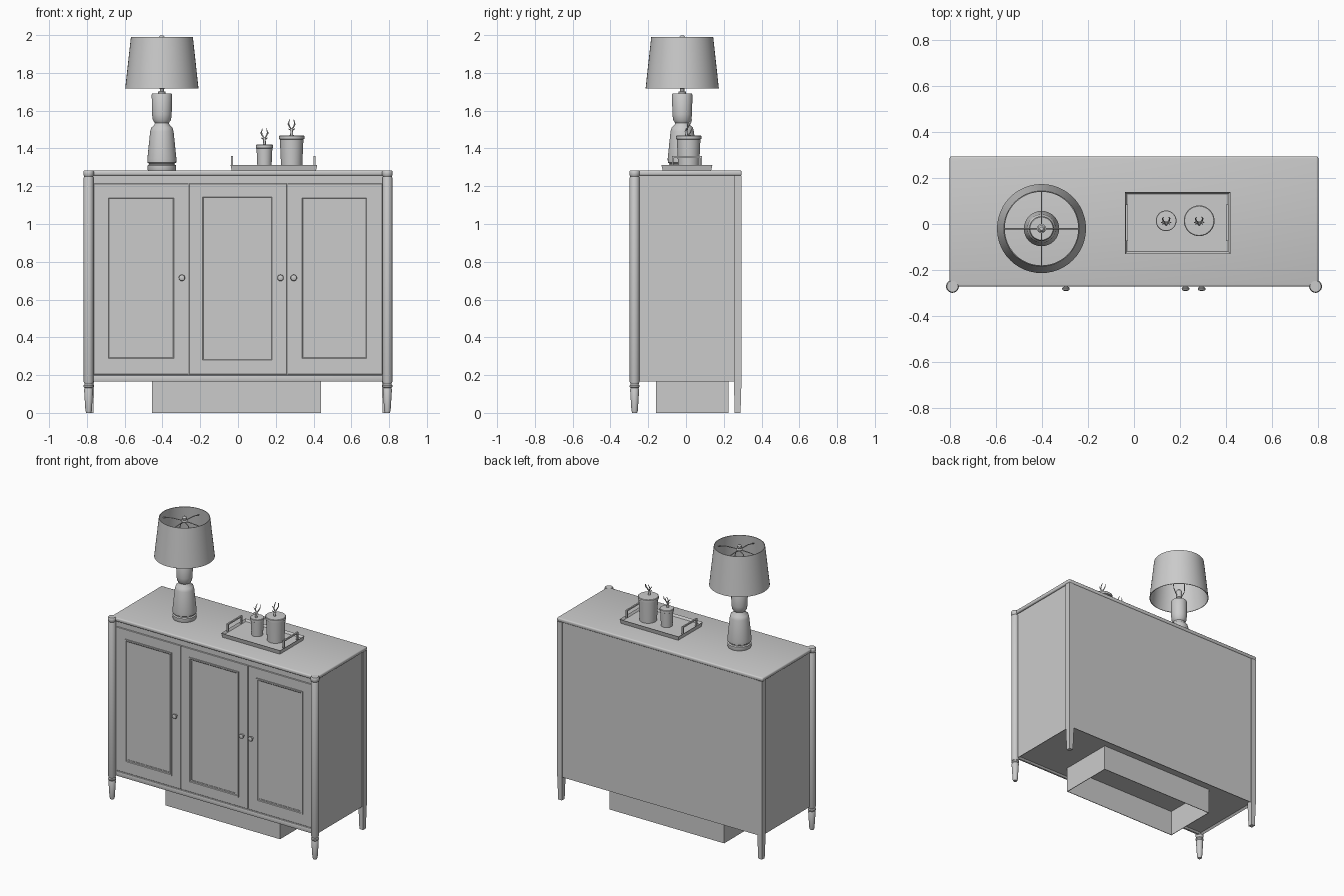
import bpy, bmesh, math
from mathutils import Vector

cube = bpy.data.objects.get("Cube")
if cube:
    bpy.data.objects.remove(cube, do_unlink=True)

grey = bpy.data.materials.new("plain grey")
grey.use_nodes = True
grey.diffuse_color = (0.6, 0.6, 0.6, 1)
grey.node_tree.nodes["Principled BSDF"].inputs["Base Color"].default_value = (0.6, 0.6, 0.6, 1)


def finish(name, bm, loc=(0, 0, 0), smooth=True):
    bmesh.ops.recalc_face_normals(bm, faces=bm.faces)
    mesh = bpy.data.meshes.new(name)
    bm.to_mesh(mesh)
    bm.free()
    mesh.materials.append(grey)
    if smooth:
        for p in mesh.polygons:
            p.use_smooth = True
        mesh.set_sharp_from_angle(angle=math.radians(35))
    ob = bpy.data.objects.new(name, mesh)
    ob.location = loc
    bpy.context.collection.objects.link(ob)
    return ob


def box_mesh(x, y, z):
    bm = bmesh.new()
    bmesh.ops.create_cube(bm, size=1)
    for v in bm.verts:
        for i, (lo, hi) in enumerate((x, y, z)):
            v.co[i] = hi if v.co[i] > 0 else lo
    return bm


def box(name, x, y, z, bevel=0, segments=2):
    bm = box_mesh(x, y, z)
    if bevel:
        bmesh.ops.bevel(bm, geom=bm.edges[:], offset=bevel, segments=segments,
                        profile=0.5, affect='EDGES')
    return finish(name, bm)


def lathe(name, profile, loc, sides=32, ring=False, axis_y=False):
    """Turn a (radius, height) profile; ring closes the profile on itself."""
    bm = bmesh.new()
    rows = []
    for r, h in profile:
        row = []
        for i in range(sides):
            a = math.tau * i / sides
            c, s = r * math.cos(a), r * math.sin(a)
            row.append(bm.verts.new((c, -h, s) if axis_y else (c, s, h)))
        rows.append(row)
    pairs = list(zip(rows, rows[1:]))
    if ring:
        pairs.append((rows[-1], rows[0]))
    else:
        bm.faces.new(rows[0])
        bm.faces.new(rows[-1])
    for a, b in pairs:
        for i in range(sides):
            j = (i + 1) % sides
            bm.faces.new((a[i], a[j], b[j], b[i]))
    return finish(name, bm, loc)


def rod(name, points, radius, loc=(0, 0, 0), tip=1.0):
    """Round bar along a path, thinning to tip times its radius."""
    curve = bpy.data.curves.new(name, 'CURVE')
    curve.dimensions = '3D'
    curve.bevel_depth = radius
    curve.bevel_resolution = 2
    curve.use_fill_caps = True
    sp = curve.splines.new('POLY')
    sp.points.add(len(points) - 1)
    for i, p in enumerate(points):
        sp.points[i].co = (*p, 1)
        sp.points[i].radius = 1 + (tip - 1) * i / (len(points) - 1)
    curve.materials.append(grey)
    ob = bpy.data.objects.new(name, curve)
    ob.location = loc
    bpy.context.collection.objects.link(ob)
    return ob


def frame(name, x, z, y, width, depth):
    """Raised moulding around a door panel, with a sloped inner lip."""
    bm = bmesh.new()
    loops = []
    for inset, out in ((0, 0), (0, depth), (width * 0.4, depth),
                       (width * 0.6, depth * 0.5), (width, depth * 0.5), (width, 0)):
        x0, x1, z0, z1 = x[0] + inset, x[1] - inset, z[0] + inset, z[1] - inset
        loops.append([bm.verts.new((px, y - out, pz)) for px, pz in
                      ((x0, z0), (x1, z0), (x1, z1), (x0, z1))])
    for a, b in zip(loops, loops[1:]):
        for i in range(4):
            j = (i + 1) % 4
            bm.faces.new((a[i], a[j], b[j], b[i]))
    return finish(name, bm, smooth=False)


# Cabinet carcass with a slightly recessed underside
bm = box_mesh((-0.79, 0.79), (-0.255, 0.29), (0.165, 1.258))
bm.faces.ensure_lookup_table()
under = min(bm.faces, key=lambda f: f.calc_center_median().z)
bmesh.ops.inset_individual(bm, faces=[under], thickness=0.018)
for v in under.verts:
    v.co.z += 0.012
finish("cabinet_body", bm, smooth=False)

# Top with rounded edges, and rails above and below the doors
box("cabinet_top", (-0.803, 0.803), (-0.273, 0.295), (1.256, 1.283), 0.009, 3)
box("top_rail", (-0.77, 0.77), (-0.262, -0.25), (1.219, 1.257))
box("bottom_rail", (-0.77, 0.77), (-0.266, -0.25), (0.166, 0.2), 0.004)

# Doors, mouldings and knobs
doors = {"left": ((0.264, 0.765), (0.33, 0.69), (0.28, 1.147), 0.295),
         "middle": ((-0.26, 0.26), (-0.197, 0.19), (0.27, 1.153), 0.225),
         "right": ((-0.765, -0.264), (-0.695, -0.33), (0.28, 1.147), -0.297)}
knob = [(0.008, 0), (0.008, 0.012), (0.014, 0.015), (0.017, 0.021),
        (0.015, 0.027), (0.008, 0.03)]
for side, (span, panel, height, kx) in doors.items():
    box(side + "_door", span, (-0.262, -0.25), (0.204, 1.215), 0.002, 1)
    frame(side + "_door_moulding", panel, height, -0.262, 0.022, 0.007)
    lathe(side + "_knob", knob, (kx, -0.261, 0.715), 16, axis_y=True)

# Turned front posts and tapered back legs
post = [(0.013, 0), (0.017, 0.012), (0.024, 0.125), (0.021, 0.132), (0.026, 0.138),
        (0.026, 0.146), (0.021, 0.152), (0.026, 0.165), (0.026, 1.245), (0.023, 1.252),
        (0.028, 1.26), (0.028, 1.277), (0.024, 1.284)]
for side, s in (("left", 1), ("right", -1)):
    lathe("front_post_" + side, post, (s * 0.791, -0.272, 0), 24)
    bm = box_mesh((-0.019, 0.019), (0.253, 0.294), (0, 1.257))
    bmesh.ops.bisect_plane(bm, geom=bm.verts[:] + bm.edges[:] + bm.faces[:],
                           plane_co=(0, 0, 0.18), plane_no=(0, 0, 1))
    for v in bm.verts:
        if v.co.z < 0.01:
            v.co.x *= 0.75
            v.co.y = 0.273 + (v.co.y - 0.273) * 0.75
    finish("back_leg_" + side, bm, (s * 0.78, 0, 0), smooth=False)

# Hollow plinth, open underneath
for label, x, y in (("front", (-0.455, 0.44), (-0.16, -0.156)),
                    ("back", (-0.455, 0.44), (0.221, 0.225)),
                    ("right", (-0.455, -0.451), (-0.156, 0.221)),
                    ("left", (0.436, 0.44), (-0.156, 0.221))):
    box("plinth_" + label, x, y, (0, 0.178))

# Lamp: turned base, socket, shade and its wire supports
lamp = (-0.403, -0.02, 0)
lathe("lamp_base", [(0.074, 1.283), (0.076, 1.288), (0.076, 1.31), (0.068, 1.315),
                    (0.068, 1.32), (0.076, 1.325), (0.077, 1.345), (0.062, 1.49),
                    (0.056, 1.51), (0.04, 1.525), (0.037, 1.535), (0.048, 1.55),
                    (0.052, 1.58), (0.054, 1.685), (0.05, 1.692)], lamp)
lathe("lamp_socket", [(0.02, 1.69), (0.02, 1.7), (0.011, 1.703), (0.011, 1.715),
                      (0.02, 1.72), (0.02, 1.77), (0.012, 1.78)], lamp, 16)
lathe("lamp_shade", [(0.194, 1.718), (0.164, 1.99), (0.16, 1.99), (0.19, 1.718)],
      lamp, 48, ring=True)
lathe("lamp_finial", [(0.01, 1.955), (0.02, 1.96), (0.02, 1.966), (0.009, 1.97),
                      (0.016, 1.982), (0.016, 1.99), (0.008, 1.998)], lamp, 16)
for i in range(4):
    d = Vector((math.cos(i * math.pi / 2), math.sin(i * math.pi / 2), 0))
    rod(f"shade_spoke_{i}", [Vector((0, 0, 1.965)), d * 0.1 + Vector((0, 0, 1.96)),
                             d * 0.165 + Vector((0, 0, 1.945))], 0.003, lamp)
for s in (1, -1):
    rod("lamp_harp", [(s * 0.012, 0, 1.72), (s * 0.045, 0, 1.78), (s * 0.048, 0, 1.86),
                      (s * 0.03, 0, 1.935), (0, 0, 1.96)], 0.003, lamp)

# Tray with a raised lip and end handles
tx, ty = (-0.04, 0.42), (-0.13, 0.14)
bm = box_mesh(tx, ty, (1.283, 1.313))
upper = max(bm.faces, key=lambda f: f.calc_center_median().z)
bmesh.ops.inset_individual(bm, faces=[upper], thickness=0.014)
for v in upper.verts:
    v.co.z -= 0.015
for v in bm.verts:
    if v.co.z < 1.29:
        v.co.x = 0.19 + (v.co.x - 0.19) * 0.97
        v.co.y *= 0.95
finish("tray", bm, smooth=False)
for side, x in (("right", -0.031), ("left", 0.406)):
    box("tray_handle_" + side, (x - 0.005, x + 0.005), (-0.075, 0.085), (1.35, 1.36))
    for y in (-0.075, 0.075):
        box("handle_post_" + side, (x - 0.005, x + 0.005), (y, y + 0.01), (1.305, 1.352))

# Lidded pots with branching sprigs on top
for size, x, r, h in (("small", 0.14, 0.045, 0.122), ("large", 0.284, 0.067, 0.17)):
    lathe(size + "_pot", [(r * 0.83, 0), (r * 0.93, h - 0.02), (r, h - 0.018), (r, h - 0.003),
                          (r * 0.95, h), (0.008, h + 0.002)], (x, 0.014, 1.298), 32)
    top = (x, 0.004, 1.298 + h)
    rod(size + "_sprig_stem", [(0, 0, 0), (0, -0.004, 0.02), (0, 0.002, 0.04)], 0.008, top, 0.7)
    for s in (1, -1):
        rod(size + "_sprig_branch", [(0, 0, 0.03), (s * 0.012, 0.008, 0.05),
                                     (s * 0.016, 0.02, 0.066), (s * 0.011, 0.026, 0.085)],
            0.0045, top, 0.4)
        rod(size + "_sprig_twig", [(s * 0.01, 0.006, 0.046), (s * 0.022, 0.002, 0.064)],
            0.0035, top, 0.4)
        rod(size + "_sprig_leaf", [(0, 0, 0.026), (s * 0.017, -0.004, 0.036)], 0.004, top, 0.4)
